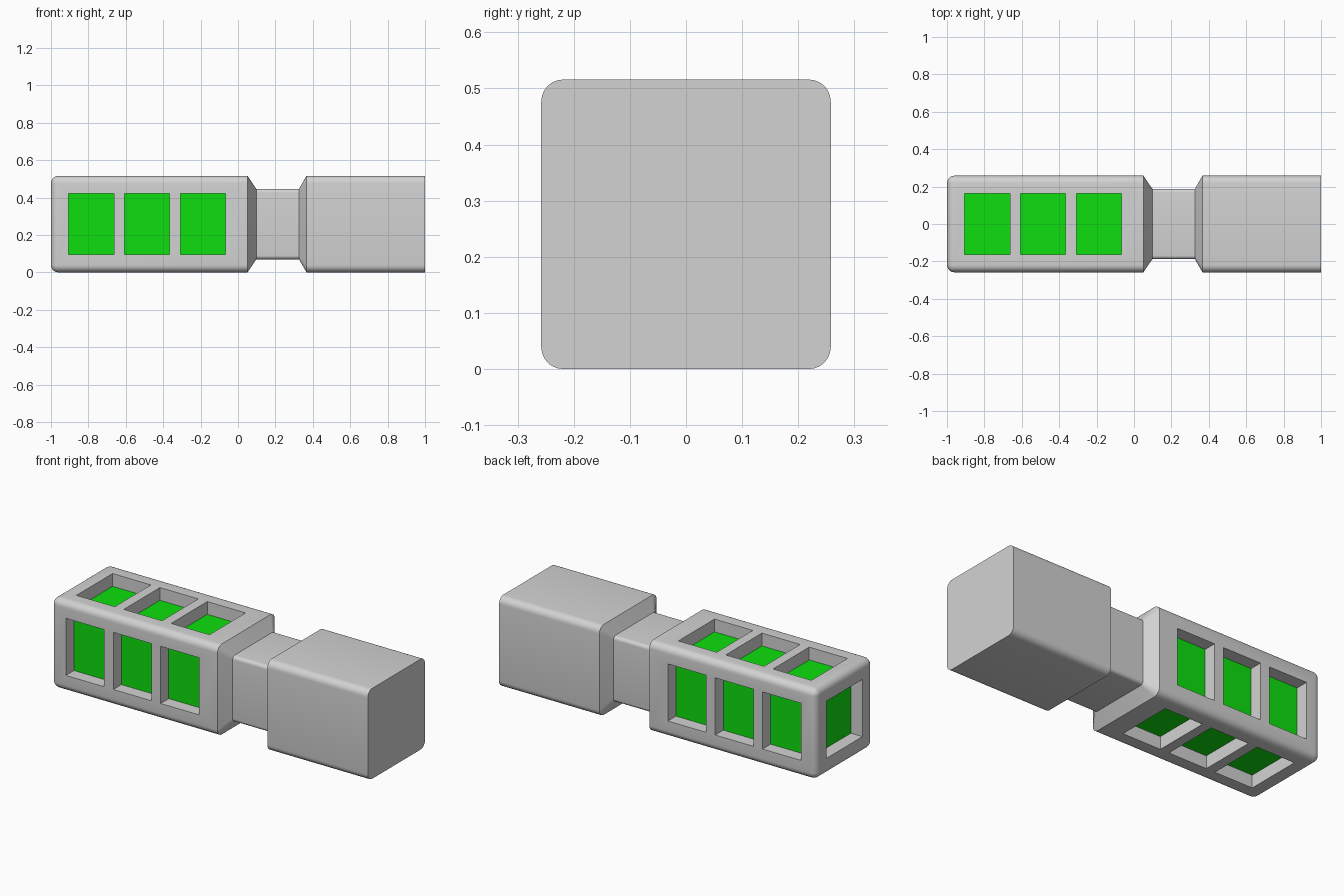
import bpy, bmesh, math

if "Cube" in bpy.data.objects:
    bpy.data.objects.remove(bpy.data.objects["Cube"])

H = 0.258        # half width of the square section
N = 0.188        # half width of the neck
R = 0.039        # edge rounding
D = 0.073        # window recess depth
SEG = 6


def material(name, rgb):
    m = bpy.data.materials.new(name)
    m.diffuse_color = (*rgb, 1)
    m.use_nodes = True
    m.node_tree.nodes["Principled BSDF"].inputs["Base Color"].default_value = m.diffuse_color
    return m


def add_object(name, bm):
    bmesh.ops.recalc_face_normals(bm, faces=bm.faces[:])
    me = bpy.data.meshes.new(name)
    bm.to_mesh(me)
    bm.free()
    ob = bpy.data.objects.new(name, me)
    bpy.context.collection.objects.link(ob)
    return ob


def ring(bm, x, half, r):
    """Rounded square section at position x."""
    verts = []
    for q, (sy, sz) in enumerate([(1, 1), (-1, 1), (-1, -1), (1, -1)]):
        for i in range(SEG + 1):
            a = math.pi / 2 * (q + i / SEG)
            verts.append(bm.verts.new((x, sy * (half - r) + r * math.cos(a),
                                       H + sz * (half - r) + r * math.sin(a))))
    return verts


# Body: rounded front end, lamp housing, narrow neck, square grip
sections = []
for i in range(SEG + 1):
    a = math.pi / 2 * i / SEG
    s = R * math.sin(a)
    sections.append((-1 + R - R * math.cos(a), H - R + s, s))
sections += [(0.051, H, R), (0.098, N, 0.02), (0.326, N, 0.02),
             (0.366, H, R), (1.0, H, R)]
bm = bmesh.new()
rings = [ring(bm, *s) for s in sections]
for a, b in zip(rings, rings[1:]):
    for i in range(len(a)):
        j = (i + 1) % len(a)
        bm.faces.new((a[i], a[j], b[j], b[i]))
bm.faces.new(rings[0])
bm.faces.new(rings[-1])
bmesh.ops.remove_doubles(bm, verts=bm.verts[:], dist=1e-5)
body = add_object("lamp_body", bm)
body.data.materials.append(material("grey casing", (0.65, 0.65, 0.65)))
body.data.materials.append(material("green glow", (0.004, 0.74, 0.004)))


# Window cutters: three on each long side, one on the end
def box(bm, lo, hi):
    vs = bmesh.ops.create_cube(bm, size=1)["verts"]
    for v in vs:
        v.co = [l + (c + 0.5) * (h - l) for c, l, h in zip(v.co, lo, hi)]


W = 0.163
bm = bmesh.new()
for x in (-0.906, -0.607, -0.308):
    x2 = x + 0.242
    for s in (-1, 1):
        lo, hi = sorted((s * (H - D), s * (H + 0.1)))
        box(bm, (x, lo, H - W), (x2, hi, H + W))
        box(bm, (x, -W, H + lo), (x2, W, H + hi))
box(bm, (-1.1, -W, H - W), (-1 + D, W, H + W))
cutter = add_object("window_cutter", bm)
cutter.hide_render = True

bpy.context.view_layer.objects.active = body
body.select_set(True)
mod = body.modifiers.new("windows", "BOOLEAN")
mod.operation = "DIFFERENCE"
mod.solver = "EXACT"
mod.object = cutter
bpy.ops.object.modifier_apply(modifier=mod.name)
bpy.data.objects.remove(cutter)

# Recess floors are green
for p in body.data.polygons:
    c, n = p.center, p.normal
    y, z = abs(c.y), abs(c.z - H)
    side = c.x < 0 and ((abs(n.y) > 0.9 and abs(y - (H - D)) < 1e-3) or
                        (abs(n.z) > 0.9 and abs(z - (H - D)) < 1e-3))
    end = n.x < -0.9 and abs(c.x + 1 - D) < 1e-3
    p.material_index = 1 if side or end else 0

bpy.ops.object.shade_smooth_by_angle(angle=math.radians(25))
